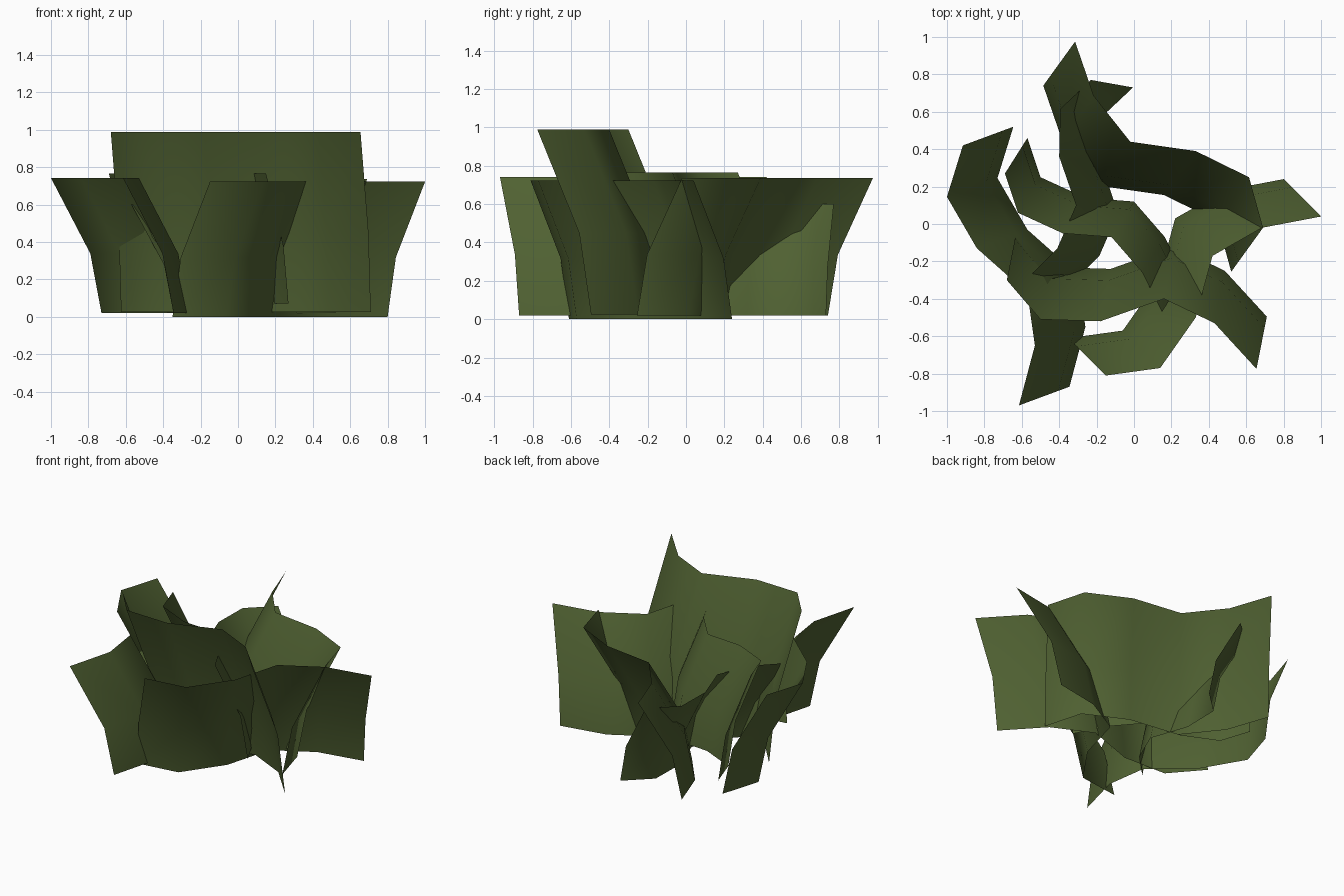
import bpy

# One flat leaf colour
leaf = bpy.data.materials.new("olive green")
leaf.diffuse_color = (0.08, 0.12, 0.032, 1)


def leaf_sheet(name, top, shift, z0, z1):
    """Wavy upright sheet: plan line at the top, moved by shift towards the foot."""
    rows = [(1.0, z0), (0.78, z0 + 0.44 * (z1 - z0)), (0.0, z1)]
    n = len(top)
    verts = [(x + shift[0] * k, y + shift[1] * k, z) for k, z in rows for x, y in top]
    faces = [(r * n + i, r * n + i + 1, (r + 1) * n + i + 1, (r + 1) * n + i)
             for r in range(len(rows) - 1) for i in range(n - 1)]
    mesh = bpy.data.meshes.new(name)
    mesh.from_pydata(verts, [], faces)
    mesh.materials.append(leaf)
    mesh.shade_smooth()
    obj = bpy.data.objects.new(name, mesh)
    bpy.context.collection.objects.link(obj)


# Tall front sheet
leaf_sheet("front_leaf_sheet",
           [(-0.68, -0.30), (-0.50, -0.51), (-0.18, -0.52), (0.16, -0.40), (0.43, -0.53), (0.655, -0.775)],
           (0.055, 0.28), 0.025, 0.988)

# Outer ring sheets
leaf_sheet("right_leaf_sheet",
           [(-0.15, -0.81), (0.14, -0.77), (0.33, -0.50), (0.42, -0.17), (0.685, -0.02), (1.0, 0.04)],
           (-0.20, 0.20), 0.0, 0.722)
leaf_sheet("back_leaf_sheet",
           [(0.69, -0.02), (0.615, 0.25), (0.33, 0.39), (-0.02, 0.44), (-0.215, 0.685), (-0.315, 0.975)],
           (-0.17, -0.235), 0.02, 0.737)
leaf_sheet("left_leaf_sheet",
           [(-0.915, 0.42), (-1.0, 0.145), (-0.84, -0.13), (-0.57, -0.37), (-0.53, -0.65), (-0.615, -0.97)],
           (0.27, 0.10), 0.02, 0.742)

# Smaller inner sheets
leaf_sheet("inner_cross_leaf_sheet",
           [(-0.69, 0.27), (-0.62, 0.06), (-0.38, -0.05), (-0.12, -0.07), (0.045, -0.26), (0.15, -0.47)],
           (0.12, 0.19), 0.07, 0.765)
leaf_sheet("inner_back_leaf_sheet",
           [(-0.23, 0.77), (-0.395, 0.615), (-0.40, 0.36), (-0.31, 0.10), (-0.41, -0.13), (-0.57, -0.29)],
           (0.225, -0.04), 0.02, 0.60)
